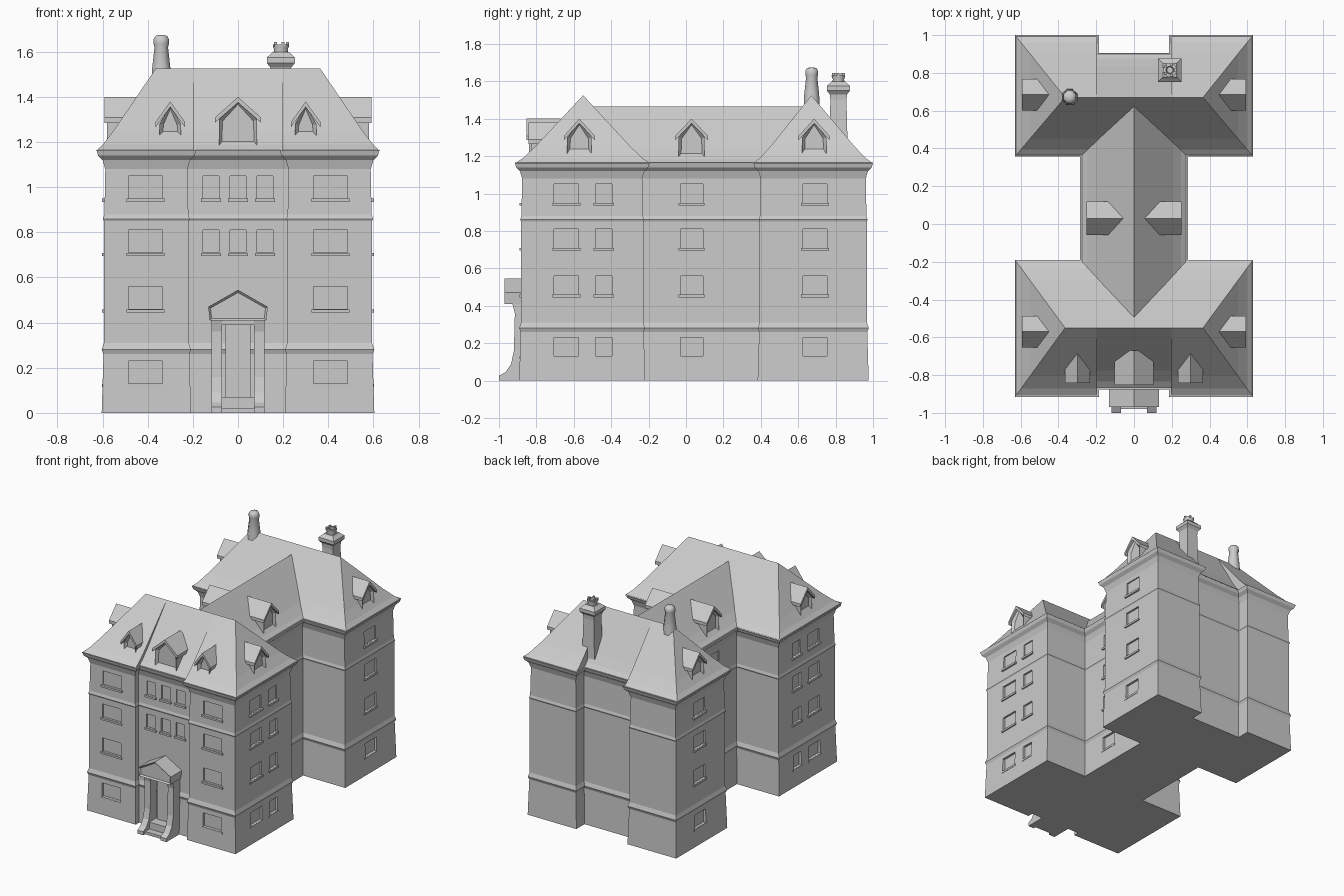
import bpy, bmesh, math
from mathutils import Vector

if "Cube" in bpy.data.objects:
    bpy.data.objects.remove(bpy.data.objects["Cube"])


def finish(name, bm):
    bmesh.ops.recalc_face_normals(bm, faces=bm.faces)
    me = bpy.data.meshes.new(name)
    bm.to_mesh(me)
    bm.free()
    ob = bpy.data.objects.new(name, me)
    bpy.context.collection.objects.link(ob)
    return ob


def loft(name, rings, bottom=True, top=True):
    """Skin a stack of closed rings with equal point counts."""
    bm = bmesh.new()
    vs = [[bm.verts.new(p) for p in r] for r in rings]
    n = len(rings[0])
    for a, b in zip(vs, vs[1:]):
        for i in range(n):
            j = (i + 1) % n
            bm.faces.new((a[i], a[j], b[j], b[i]))
    if bottom:
        bm.faces.new(vs[0][::-1])
    if top:
        bm.faces.new(vs[-1])
    bmesh.ops.remove_doubles(bm, verts=bm.verts, dist=1e-4)
    return finish(name, bm)


def boxes(name, items):
    """One mesh of boxes given as (centre, size)."""
    bm = bmesh.new()
    for c, s in items:
        r = bmesh.ops.create_cube(bm, size=1)
        for v in r["verts"]:
            v.co = Vector(c) + Vector([v.co[k] * s[k] for k in range(3)])
    return finish(name, bm)


def prism(name, prof, at, d, d0, d1, inset=0):
    """Extrude a (side, z) profile along the horizontal direction d."""
    bm = bmesh.new()

    def ring(t):
        return [bm.verts.new((at[0] + d[0] * t - d[1] * u, at[1] + d[1] * t + d[0] * u, z))
                for u, z in prof]
    a, b = ring(d0), ring(d1)
    n = len(prof)
    for i in range(n):
        j = (i + 1) % n
        bm.faces.new((a[i], a[j], b[j], b[i]))
    bm.faces.new(a[::-1])
    front = bm.faces.new(b)
    bmesh.ops.recalc_face_normals(bm, faces=bm.faces)
    if inset:
        bmesh.ops.inset_region(bm, faces=[front], thickness=inset, depth=-inset)
    return finish(name, bm)


# H-shaped walls with base, string courses and flared cornice
half = [(.22, -.84), (.22, -.88), (.592, -.88), (.592, -.23), (.25, -.23),
        (.25, .395), (.592, .395), (.592, .965), (.22, .965), (.22, .87)]
plan = half + [(-x, y) for x, y in reversed(half)]


def offset(d):
    out = []
    for i, p in enumerate(plan):
        a, b = Vector(plan[i - 1]), Vector(plan[(i + 1) % len(plan)])
        e1, e2 = (Vector(p) - a).normalized(), (b - Vector(p)).normalized()
        nrm = Vector((e1.y + e2.y, -e1.x - e2.x))
        if e1.dot(e2) > .9:
            nrm /= 2
        out.append((p[0] + nrm.x * d, p[1] + nrm.y * d))
    return out


levels = [(0, .012), (.26, .004), (.28, .012), (.31, .002), (.85, .002), (.86, .006),
          (.88, 0), (1.08, -.004), (1.12, .008), (1.14, .028), (1.165, .035)]
walls = loft("walls", [[(x, y, z) for x, y in offset(d)] for z, d in levels])

# Shallow window recesses and sills
cuts, sills = [], []
rows = (.18, .51, .76, 1.0)


def window(x, y, z, w, along_x):
    h, dep = .1, .06
    if along_x:
        s = 1 if y > 0 else -1
        cuts.append(((x, y + s * (dep / 2 - .012), z), (w, dep, h)))
        sills.append(((x, y, z - h / 2 - .008), (w + .02, .022, .014)))
    else:
        s = 1 if x > 0 else -1
        cuts.append(((x + s * (dep / 2 - .012), y, z), (dep, w, h)))
        sills.append(((x, y, z - h / 2 - .008), (.022, w + .02, .014)))


for s in (-1, 1):
    for z in rows:
        window(s * .592, -.64, z, .13, False)
        window(s * .592, -.44, z, .09, False)
        window(s * .592, .69, z, .13, False)
        window(s * .25, .03, z, .12, False)
        window(s * .41, -.88, z, .15, True)
for z in rows[2:]:
    for x in (-.12, 0, .12):
        window(x, -.84, z, .07, True)
cutter = boxes("window_cutter", cuts)
cutter.hide_render = True
cutter.hide_viewport = True
mod = walls.modifiers.new("windows", "BOOLEAN")
mod.operation, mod.solver, mod.object = "DIFFERENCE", "EXACT", cutter
boxes("window_sills", sills)

# Hipped wing roofs, each with a stepped-back centre on its outer side
steps = [(0, 1.16), (.12, 1.19), (.3, 1.252), (1, 1.525)]


def wing_roof(name, inner, outer, recess, ridge_y):
    ex, rx, jx = .63, .365, .195
    eave = [(-ex, inner), (-ex, outer), (-jx, outer), (-jx, recess),
            (jx, recess), (jx, outer), (ex, outer), (ex, inner)]
    ridge = [(-rx, ridge_y)] * 2 + [(-jx, ridge_y)] * 2 + [(jx, ridge_y)] * 2 + [(rx, ridge_y)] * 2
    rings = [[(a[0] + (b[0] - a[0]) * t, a[1] + (b[1] - a[1]) * t, z)
              for a, b in zip(eave, ridge)] for t, z in steps]
    loft(name, rings, bottom=False, top=False)


wing_roof("front_roof", -.19, -.915, -.872, -.55)
wing_roof("back_roof", .358, 1.0, .905, .67)

# Gabled roof of the linking block
prism("middle_roof", [(-.283, 1.16), (-.25, 1.185), (-.2, 1.235), (0, 1.465),
                      (.2, 1.235), (.25, 1.185), (.283, 1.16)], (0, 0), (0, 1), -.5, .62)


# Dormers: recessed gabled body with an overhanging roof
def dormer(name, at, d, w, peak, depth):
    e = peak - .1
    prism(name + "_body", [(-w, 1.17), (w, 1.17), (w, e), (0, peak - .015), (-w, e)],
          at, d, -depth, 0, inset=.018)
    r = w + .018
    prism(name + "_roof", [(-r, e - .015), (-r, e + .008), (0, peak), (r, e + .008),
                           (r, e - .015), (0, peak - .025)], at, d, -depth, .012)


for s, side in ((-1, "left"), (1, "right")):
    dormer(side + "_front_wing_dormer", (s * .58, -.57), (s, 0), .065, 1.4, .14)
    dormer(side + "_back_wing_dormer", (s * .58, .685), (s, 0), .065, 1.4, .14)
    dormer(side + "_middle_dormer", (s * .24, .03), (s, 0), .07, 1.4, .19)
    dormer(side + "_front_dormer", (s * .3, -.83), (0, -1), .048, 1.38, .15)
dormer("centre_front_dormer", (0, -.84), (0, -1), .085, 1.4, .17)

# Entrance porch: flared posts, step, door surround and pediment
for s, side in ((-1, "left"), (1, "right")):
    post = [(.83, 0), (1.0, 0), (1.0, .025), (.965, .045), (.935, .09), (.92, .16),
            (.915, .36), (.93, .42), (.83, .42)]
    bm_post = [[(s * x, -y, z) for y, z in post] for x in (.07, .118)]
    loft(side + "_porch_post", bm_post)
boxes("porch_step", [((0, -.885, .035), (.15, .09, .07)), ((0, -.9, .01), (.23, .16, .02))])
boxes("door", [((0, -.845, .24), (.11, .03, .34))])
boxes("door_lintel", [((0, -.88, .405), (.23, .08, .03))])
prism("porch_roof", [(-.125, .41), (.125, .41), (.132, .47), (0, .545), (-.132, .47)],
      (0, -.83), (0, -1), 0, .14, inset=.012)


# Chimneys
def stack(name, x, y, prof, n):
    k = 1 / math.cos(math.pi / n)
    ring = [(math.cos(math.tau * (i + .5) / n) * k, math.sin(math.tau * (i + .5) / n) * k)
            for i in range(n)]
    return loft(name, [[(x + c * r, y + q * r, z) for c, q in ring] for r, z in prof])


tall = stack("left_chimney", -.34, .672, [(.045, 1.4), (.04, 1.53), (.03, 1.62), (.034, 1.635),
                                          (.034, 1.655), (.026, 1.67), (.01, 1.675)], 8)
stack("right_chimney", .19, .815, [(.05, 1.22), (.043, 1.5), (.046, 1.53), (.062, 1.55),
                                   (.062, 1.575), (.045, 1.59), (.036, 1.6)], 4)
pot = stack("chimney_pot", .19, .815, [(.036, 1.58), (.03, 1.61), (.036, 1.625), (.036, 1.632),
                                       (.02, 1.632), (.016, 1.6)], 12)
boxes("chimney_pot_spikes", [((.19 + .029 * math.cos(a), .815 + .029 * math.sin(a), 1.633),
                              (.014, .014, .02)) for a in [math.tau * i / 5 for i in range(5)]])

# Smooth the round chimney parts
for o in bpy.context.selected_objects:
    o.select_set(False)
for o in (tall, pot):
    o.select_set(True)
bpy.context.view_layer.objects.active = tall
bpy.ops.object.shade_smooth_by_angle(angle=math.radians(50))
